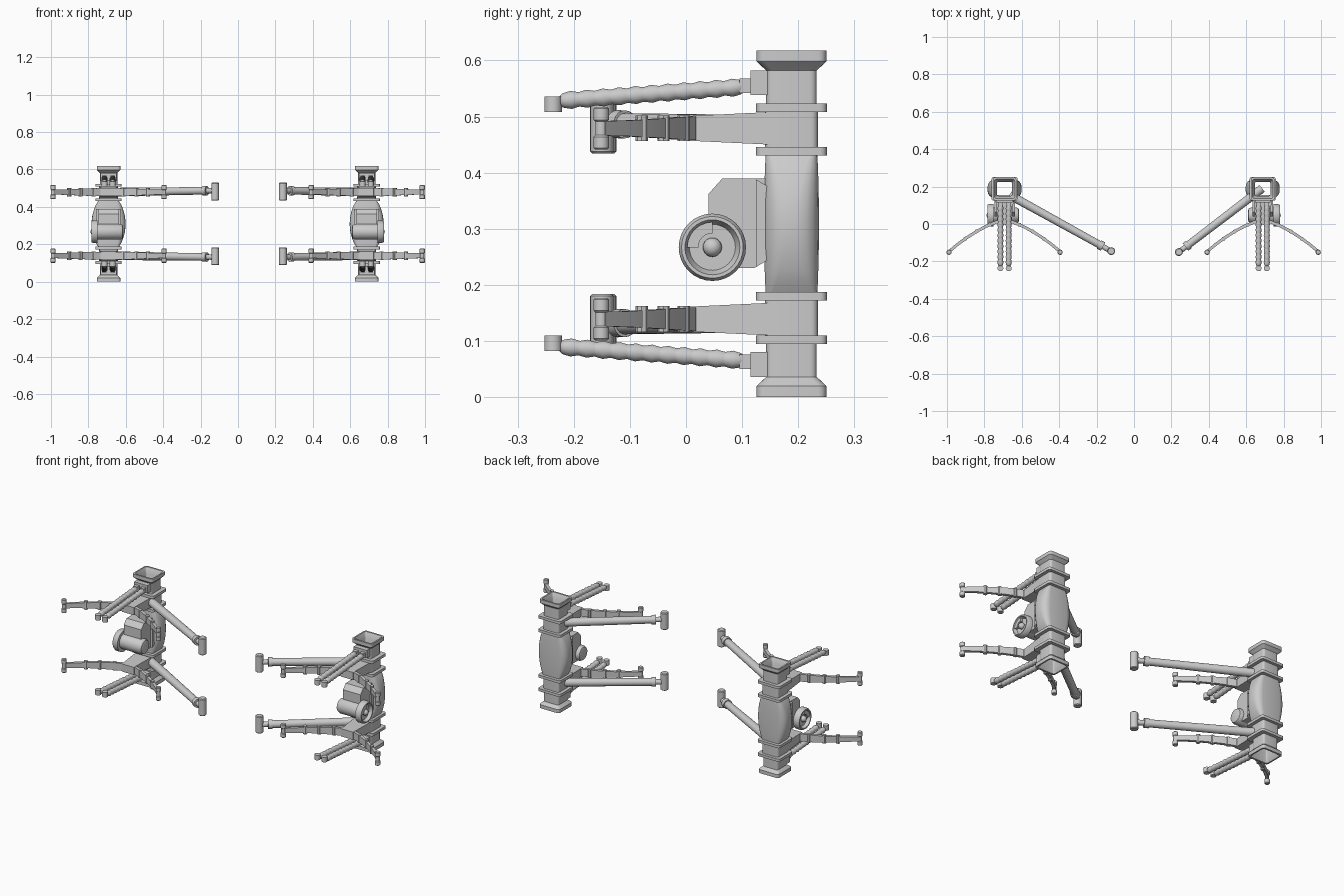
import bpy, bmesh, math
from mathutils import Vector

if "Cube" in bpy.data.objects:
    bpy.data.objects.remove(bpy.data.objects["Cube"])

H = 0.618          # total height, the frame mirrors about H/2
YC = 0.188         # column centre in y


def finish(name, bm, angle=35):
    bmesh.ops.recalc_face_normals(bm, faces=bm.faces)
    me = bpy.data.meshes.new(name)
    bm.to_mesh(me)
    bm.free()
    ob = bpy.data.objects.new(name, me)
    bpy.context.collection.objects.link(ob)
    bpy.ops.object.select_all(action='DESELECT')
    ob.select_set(True)
    bpy.context.view_layer.objects.active = ob
    bpy.ops.object.shade_smooth_by_angle(angle=math.radians(angle))
    return ob


def loft(name, rings, closed=False, angle=35):
    """Skin a list of equally long point rings; closed joins last to first."""
    bm = bmesh.new()
    vs = [[bm.verts.new(p) for p in r] for r in rings]
    n = len(vs[0])
    pairs = list(zip(vs, vs[1:])) + ([(vs[-1], vs[0])] if closed else [])
    for a, b in pairs:
        for i in range(n):
            j = (i + 1) % n
            bm.faces.new((a[i], a[j], b[j], b[i]))
    if not closed:
        bm.faces.new(vs[0])
        bm.faces.new(vs[-1])
    return finish(name, bm, angle)


def rounded(cx, z, hx, hy, r, seg=4):
    """Rounded rectangle ring around the column centre."""
    pts = []
    for k, (sx, sy) in enumerate(((1, 1), (-1, 1), (-1, -1), (1, -1))):
        for i in range(seg + 1):
            a = math.pi / 2 * (k + i / seg)
            pts.append((cx + sx * (hx - r) + r * math.cos(a),
                        YC + sy * (hy - r) + r * math.sin(a), z))
    return pts


def rod(name, p0, p1, prof, n=20):
    """Round part along p0-p1 from (fraction, radius) pairs."""
    p0, p1 = Vector(p0), Vector(p1)
    q = (p1 - p0).to_track_quat('Z', 'Y')
    rings = []
    for t, r in prof:
        c = p0.lerp(p1, t)
        rings.append([c + q @ Vector((r * math.cos(2 * math.pi * i / n),
                                      r * math.sin(2 * math.pi * i / n), 0)) for i in range(n)])
    return loft(name, rings)


def box(name, x0, x1, y0, y1, z0, z1, taper=(1, 1)):
    """Box lofted along y; taper scales the x and z size of the y0 end."""
    cx, cz = (x0 + x1) / 2, (z0 + z1) / 2
    rings = []
    for y, (kx, kz) in ((y0, taper), (y1, (1, 1))):
        hx, hz = (x1 - x0) / 2 * kx, (z1 - z0) / 2 * kz
        rings.append([(cx + sx * hx, y, cz + sz * hz)
                      for sx, sz in ((1, 1), (-1, 1), (-1, -1), (1, -1))])
    return loft(name, rings)


def prism(name, pts, x0, x1):
    """Extrude a y-z outline along x."""
    return loft(name, [[(x, y, z) for y, z in pts] for x in (x0, x1)])


def column(cx, side):
    # hollow post with flared ends and a barrel body
    sec = [(0, .063, .062, .014), (.02, .063, .062, .014), (.036, .047, .045, .012),
           (.186, .047, .045, .012)]
    for i in range(13):
        t = i / 12
        b = math.sin(math.pi * t) ** 0.75
        sec.append((.186 + .246 * t, .055 + .036 * b, .046 + .003 * b, .012 + .026 * b))
    sec += [(H - z, hx, hy, r) for z, hx, hy, r in reversed(sec[:4])]
    inner = [(H, .055, .052, .012), (H - .03, .041, .037, .008),
             (.03, .041, .037, .008), (0, .055, .052, .012)]
    loft(side + "_column", [rounded(cx, *s) for s in sec + inner], True)

    # flanges and collars
    for k, (z0, z1, hx, hy) in enumerate(((.095, .110, .07, .063), (.172, .187, .07, .063),
                                          (.110, .172, .051, .047))):
        for m in (0, 1):
            a, b = (H - z1, H - z0) if m else (z0, z1)
            prof = [(a, hx, hy), (b, hx, hy), (b, .044, .042), (a, .044, .042)]
            loft(f"{side}_{'collar' if k == 2 else 'flange'}_{k}{m}",
                 [rounded(cx, z, x, y, .012) for z, x, y in prof], True)


def motor(cx, side, s):
    # chamfered housing on the front of the barrel
    prism(side + "_housing", [(.15, .39), (.122, .39), (.065, .39), (.04, .362), (.04, .26),
                              (.07, .23), (.122, .23), (.15, .25)], cx - .055, cx + .055)
    prism(side + "_housing_base", [(.155, .37), (.125, .388), (.125, .232), (.155, .25)],
          cx - .065, cx + .065)
    # drum with a recessed outer disc
    y, z = .047, .267
    L = .17
    rod(side + "_drum", (cx - s * .078, y, z), (cx + s * .092, y, z),
        [(0, .026), (.02, .036), (.10, .042), (.80, .042), (.80, .06), (.95, .06), (1, .055),
         (1, .049), (.9, .041), (.9, .015)], 32)
    # hub and quarter ring handle
    bm = bmesh.new()
    bmesh.ops.create_uvsphere(bm, u_segments=16, v_segments=10, radius=.017)
    bmesh.ops.translate(bm, verts=bm.verts, vec=(cx + s * .08, y, z))
    finish(side + "_hub", bm)
    arc = [math.pi / 2 * (1 + i / 6) for i in range(7)]
    pts = [(y + .045 * math.cos(a), z + .045 * math.sin(a)) for a in arc]
    pts += [(y + .025 * math.cos(a), z + .025 * math.sin(a)) for a in reversed(arc)]
    prism(side + "_handle", pts, cx + s * .07, cx + s * .088)


def arms(cx, side, m, root, tip):
    """One level of arms; m selects the upper (0) or lower (1) mirror copy."""
    Z = (lambda z: H - z) if m else (lambda z: z)
    tag = side + ("_lower_" if m else "_upper_")
    zc = Z(.479)

    # bracket carrying the bow
    box(tag + "bracket", cx - .05, cx + .05, -.002, .15, zc - .029, zc + .029, (.75, .75))

    # curved bow across the front, with clamps and tip pins
    half = [(0, .012, .021), (.045, .010, .021), (.1, -.013, .02), (.15, -.04, .018),
            (.2, -.072, .016), (.25, -.108, .014), (.3, -.15, .013)]
    path = [(-x, y, h) for x, y, h in reversed(half[1:])] + half
    rings = []
    for i, (x, y, h) in enumerate(path):
        a, b = path[max(i - 1, 0)], path[min(i + 1, len(path) - 1)]
        d = Vector((b[0] - a[0], b[1] - a[1], 0)).normalized()
        nx, ny = -d.y * .008, d.x * .008
        rings.append([(cx + x + e * nx, y + e * ny, zc + f * h)
                      for e, f in ((1, 1), (-1, 1), (-1, -1), (1, -1))])
    loft(tag + "bow", rings, angle=10)
    for e in (-1, 1):
        rod(tag + "bow_pin", (cx + e * .297, -.151, Z(.441)), (cx + e * .297, -.151, Z(.517)),
            [(0, .011), (.04, .014), (.3, .014), (.34, .011), (.66, .011), (.7, .014),
             (.96, .014), (1, .011)], 14)
        for (x, y) in ((.08, -.004), (.15, -.04), (.21, -.079)):
            rod(tag + "bow_clamp", (cx + e * x, y, zc - .023), (cx + e * x, y, zc + .023),
                [(0, .011), (1, .011)], 8)

    # beaded twin prongs
    prof = [(0, .008), (.02, .013)]
    for i in range(11):
        for t, r in ((.05, .0135), (.5, .0165), (.95, .0135)):
            prof.append((.02 + .96 * (i + t) / 11, r))
    prof += [(.985, .012), (1, .007)]
    for e in (-1, 1):
        x = cx + e * .022
        rod(tag + "prong", (x, .104, Z(.553)), (x, -.226, Z(.528)), prof, 14)
        rod(tag + "prong_tip", (x, -.237, Z(.508)), (x, -.237, Z(.536)), [(0, .016), (1, .016)], 14)
        box(tag + "prong_lug", x - .012, x + .012, .095, .125, Z(.555) - .013, Z(.555) + .013)
    box(tag + "prong_mount", cx - .042, cx + .042, .115, .15, Z(.56) - .022, Z(.56) + .022)

    # long straight tube towards the middle, ending in an upright pin
    a, b = Vector((*root, zc)), Vector((*tip, Z(.487)))
    rod(tag + "tube", a, b, [(0, .016), (0, .023), (.88, .02), (.88, .025), (.92, .025),
                             (.92, .014), (1, .014)])
    rod(tag + "tube_pin", (*tip, Z(.434)), (*tip, Z(.530)),
        [(0, .017), (.04, .021), (.96, .021), (1, .017)])


# the two units differ only in side and in where their long tubes reach
for cx, side, s, root, tip in ((-.692, "left", -1, (-.665, .155), (-.122, -.145)),
                               (.688, "right", 1, (.685, .19), (.24, -.15))):
    column(cx, side)
    motor(cx, side, s)
    for m in (0, 1):
        arms(cx, side, m, root, tip)
